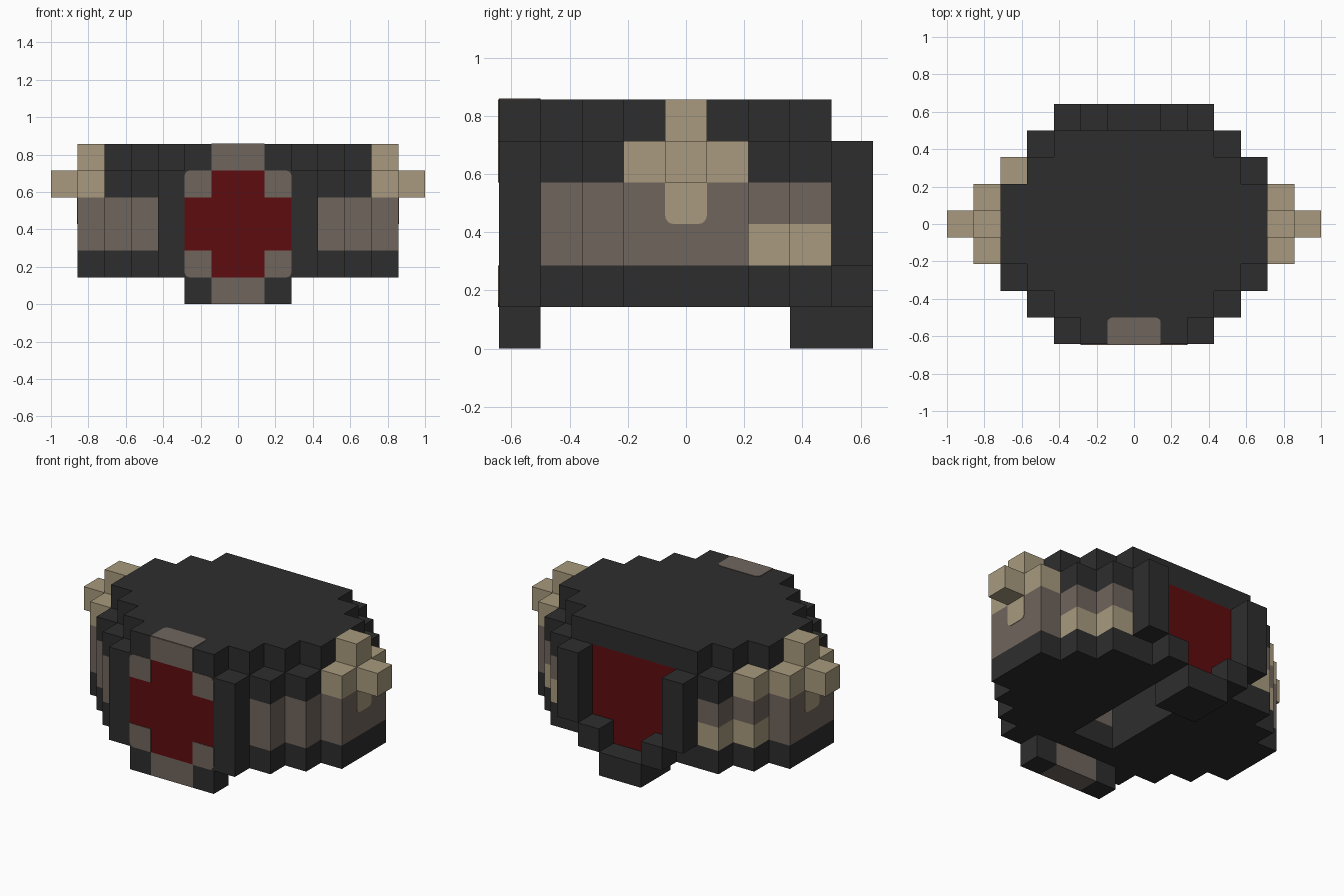
import bpy, bmesh, math
from mathutils import Vector

cube = bpy.data.objects.get("Cube")
if cube:
    bpy.data.objects.remove(cube, do_unlink=True)

U = 1 / 7          # edge length of one block
DARK, BROWN, TAN, RED = range(4)


def material(name, rgb):
    m = bpy.data.materials.new(name)
    m.use_nodes = True
    m.diffuse_color = (*rgb, 1)
    bsdf = next(n for n in m.node_tree.nodes if n.type == 'BSDF_PRINCIPLED')
    bsdf.inputs["Base Color"].default_value = (*rgb, 1)
    bsdf.inputs["Roughness"].default_value = 0.8
    return m


MATS = [material("charcoal", (0.027, 0.027, 0.027)),
        material("taupe", (0.162, 0.130, 0.110)),
        material("sand", (0.392, 0.323, 0.209)),
        material("dark red", (0.114, 0.0037, 0.0044))]


def finish(name, bm):
    bmesh.ops.recalc_face_normals(bm, faces=bm.faces)
    mesh = bpy.data.meshes.new(name)
    bm.to_mesh(mesh)
    bm.free()
    for m in MATS:
        mesh.materials.append(m)
    ob = bpy.data.objects.new(name, mesh)
    bpy.context.collection.objects.link(ob)
    return ob


def blocks(name, cells, colour):
    """Outer skin of a set of unit blocks given by their centres."""
    cells = set(cells)
    bm = bmesh.new()
    for c in cells:
        for axis in range(3):
            for sign in (-1, 1):
                near = list(c)
                near[axis] += sign
                if tuple(near) in cells:
                    continue
                corners = []
                for s, t in ((-1, -1), (1, -1), (1, 1), (-1, 1)):
                    p = list(c)
                    p[axis] += sign / 2
                    p[(axis + 1) % 3] += s / 2
                    p[(axis + 2) % 3] += t / 2
                    corners.append(bm.verts.new(Vector(p) * U))
                if sign < 0:
                    corners.reverse()
                bm.faces.new(corners).material_index = colour(*c)
    bmesh.ops.remove_doubles(bm, verts=bm.verts, dist=1e-4)
    return finish(name, bm)


def plate(name, place, rect, rounded, colour):
    """Thin painted patch; rounded lists which rectangle corners are softened."""
    a0, b0, a1, b1 = rect
    r, pts = 0.2, []
    for i, (a, b) in enumerate(((a0, b0), (a1, b0), (a1, b1), (a0, b1))):
        if i not in rounded:
            pts.append((a, b))
            continue
        ca = a + (r if a == a0 else -r)
        cb = b + (r if b == b0 else -r)
        for k in range(5):
            ang = math.pi + math.pi / 2 * (i + k / 4)
            pts.append((ca + r * math.cos(ang), cb + r * math.sin(ang)))
    bm = bmesh.new()
    rings = [[bm.verts.new(Vector(place(a, b, d)) * U) for a, b in pts]
             for d in (-0.02, 0.02)]
    n = len(pts)
    for ring in rings:
        bm.faces.new(ring)
    for i in range(n):
        j = (i + 1) % n
        bm.faces.new((rings[0][i], rings[0][j], rings[1][j], rings[1][i]))
    for f in bm.faces:
        f.material_index = colour
    return finish(name, bm)


def box(x0, x1, y0, y1, z0, z1):
    """Block centres filling x0..x1 (edges), rows y0..y1, layers z0..z1."""
    return [(x + .5, y, z + .5) for x in range(x0, x1)
            for y in range(y0, y1 + 1) for z in range(z0, z1 + 1)]


# Stepped oval: half width of a row, shared by the body and the lid
def half_width(y):
    return min(6, 7 - abs(y))


# Main body, open underneath
def body_colour(x, y, z):
    ax = abs(x)
    if z > 4 and ((ax > 5 and abs(y) < 2) or (-5 < x < -4 and y == 2)):
        return TAN
    if y == -4:
        if ax < 1 or (ax < 2 and 2 < z < 4):
            return RED
        return DARK
    if y == 3 and (ax < 1 or (ax < 2 and z > 2)):
        return RED
    if 2 < z < 4:
        if (x, y, z) == (-.5, -3, 2.5):
            return BROWN
        if ax > half_width(y) - 1:
            return TAN if z < 3 and y > 1 else BROWN
    return DARK


body = []
for y in range(-4, 4):
    w = half_width(y)
    body += box(-w, w, y, y, 1, 4)
body = set(body) - set(box(-1, 1, -2, 2, 1, 3))
blocks("body", body, body_colour)

# Lid, one step narrower
lid = []
for y in range(-4, 4):
    w = min(5, half_width(y) - (1 if abs(y) > 1 else 0))
    lid += box(-w, w, y, y, 5, 5)
blocks("lid", lid, lambda x, y, z: DARK)

# Feet
blocks("front_foot", box(-2, 2, -4, -4, 0, 0),
       lambda x, y, z: BROWN if abs(x) < 1 else DARK)
blocks("back_foot", box(-1, 1, 3, 4, 0, 0), lambda x, y, z: DARK)

# Painted patches on the front and lid
front = lambda a, b, d: (a, -4.5 + d, b)
plate("front_top_patch", front, (-1, 5, 1, 6), (), BROWN)
plate("lid_patch", lambda a, b, d: (a, b, 6 + d), (-1, -4.5, 1, -3.5), (2, 3), BROWN)

for side, s in (("left", 1), ("right", -1)):
    # Upright and step framing the red back panel
    x0, x1 = sorted((2 * s, 3 * s))
    blocks(side + "_back_post", box(x0, x1, 4, 4, 2, 4), lambda x, y, z: DARK)
    x0, x1 = sorted((s, 2 * s))
    blocks(side + "_back_step", box(x0, x1, 4, 4, 1, 1), lambda x, y, z: DARK)
    # Side knob: upper block and outer block
    x0, x1 = sorted((5 * s, 6 * s))
    blocks(side + "_knob_top", box(x0, x1, 0, 0, 5, 5), lambda x, y, z: TAN)
    x0, x1 = sorted((6 * s, 7 * s))
    blocks(side + "_knob", box(x0, x1, 0, 0, 4, 4), lambda x, y, z: TAN)
    # Rounded drop below the knob
    plate(side + "_knob_drop", lambda a, b, d, s=s: (6 * s + d, a, b),
          (-.5, 3, .5, 4), (0, 1), TAN)
    # Corner patches around the red front panel
    mirrored = lambda a, b, d, s=s: (a * s, -4.5 + d, b)
    plate(side + "_upper_corner", mirrored, (1, 4, 2, 5), (2,), BROWN)
    plate(side + "_lower_corner", mirrored, (1, 1, 2, 2), (1,), BROWN)
